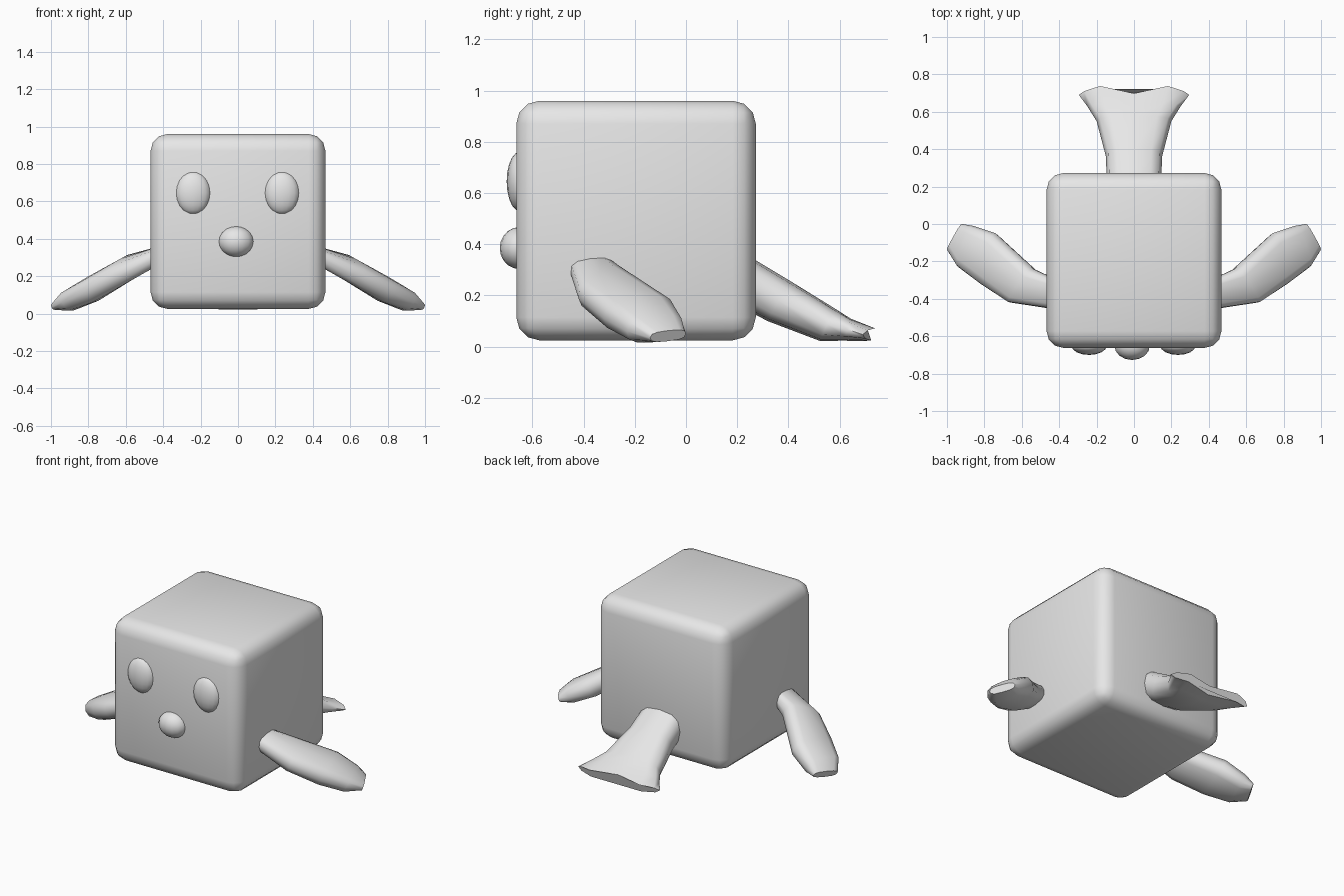
import bpy, bmesh, math
from mathutils import Vector

cube = bpy.data.objects.get("Cube")
if cube:
    bpy.data.objects.remove(cube, do_unlink=True)

GREY = (0.8, 0.8, 0.8, 1)
mat = bpy.data.materials.new("plain grey")
mat.use_nodes = True
mat.diffuse_color = GREY
mat.node_tree.nodes["Principled BSDF"].inputs["Base Color"].default_value = GREY


def add_object(name, bm):
    bmesh.ops.recalc_face_normals(bm, faces=bm.faces)
    for face in bm.faces:
        face.smooth = True
    mesh = bpy.data.meshes.new(name)
    bm.to_mesh(mesh)
    bm.free()
    mesh.materials.append(mat)
    obj = bpy.data.objects.new(name, mesh)
    bpy.context.collection.objects.link(obj)
    return obj


def ellipsoid(name, centre, radii):
    bm = bmesh.new()
    bmesh.ops.create_uvsphere(bm, u_segments=16, v_segments=10, radius=1)
    bmesh.ops.scale(bm, vec=radii, verts=bm.verts)
    bmesh.ops.translate(bm, vec=centre, verts=bm.verts)
    return add_object(name, bm)


def soft(v):
    # Slightly squared ellipse
    return math.copysign(abs(v) ** 0.7, v)


def loft(name, stations, sides=12, end_notch=0):
    """Skin rounded sections, each given by two edge points and a thickness."""
    bm = bmesh.new()
    edges = [(Vector(a), Vector(b), t) for a, b, t in stations]
    mids = [(a + b) / 2 for a, b, t in edges]
    rings = []
    last = len(edges) - 1
    for i, (a, b, thick) in enumerate(edges):
        along = mids[min(i + 1, last)] - mids[max(i - 1, 0)]
        half = (a - b) / 2
        normal = along.cross(half).normalized()
        ring = []
        for k in range(sides):
            ang = math.tau * k / sides
            c, s = soft(math.cos(ang)), soft(math.sin(ang))
            p = mids[i] + half * c + normal * (s * thick / 2)
            if i == last:
                p.y += end_notch * abs(c) * (1 - abs(c))
            ring.append(bm.verts.new(p))
        rings.append(ring)
    for r, q in zip(rings, rings[1:]):
        for k in range(sides):
            n = (k + 1) % sides
            bm.faces.new((r[k], r[n], q[n], q[k]))
    bm.faces.new(rings[0])
    bm.faces.new(rings[-1])
    return add_object(name, bm)


# Rounded cube body
bm = bmesh.new()
bmesh.ops.create_cube(bm, size=1)
bmesh.ops.scale(bm, vec=(0.935, 0.935, 0.935), verts=bm.verts)
bmesh.ops.translate(bm, vec=(0, -0.195, 0.4925), verts=bm.verts)
bmesh.ops.bevel(bm, geom=bm.edges[:], offset=0.09, segments=3,
                profile=0.5, affect='EDGES')
add_object("body", bm)

# Face
for name, x in (("left_eye", 0.235), ("right_eye", -0.24)):
    ellipsoid(name, (x, -0.65, 0.645), (0.095, 0.05, 0.115))
ellipsoid("nose", (-0.01, -0.65, 0.385), (0.095, 0.077, 0.082))

# Front flippers, mirrored across the body
flippers = loft("flippers", [
    ((0.43, -0.29, 0.32), (0.43, -0.455, 0.30), 0.09),
    ((0.54, -0.24, 0.28), (0.66, -0.42, 0.19), 0.13),
    ((0.74, -0.05, 0.15), (0.82, -0.32, 0.11), 0.14),
    ((0.86, -0.01, 0.08), (0.94, -0.23, 0.06), 0.115),
    ((0.92, 0.0, 0.05), (0.998, -0.14, 0.035), 0.045),
])
flippers.modifiers.new("mirror", 'MIRROR')

# Tail with a notched fluke
tail = [(0.20, 0.27, 0.145, 0.19), (0.36, 0.18, 0.15, 0.18),
        (0.55, 0.087, 0.20, 0.14), (0.63, 0.067, 0.25, 0.09),
        (0.69, 0.048, 0.295, 0.055)]
loft("tail", [((w, y, z), (-w, y, z), t) for y, z, w, t in tail],
     end_notch=0.17)

# Keep the cut ends of the limbs crisp
bpy.ops.object.select_all(action='DESELECT')
for name in ("flippers", "tail"):
    obj = bpy.data.objects[name]
    obj.select_set(True)
    bpy.context.view_layer.objects.active = obj
bpy.ops.object.shade_smooth_by_angle(angle=math.radians(60))
